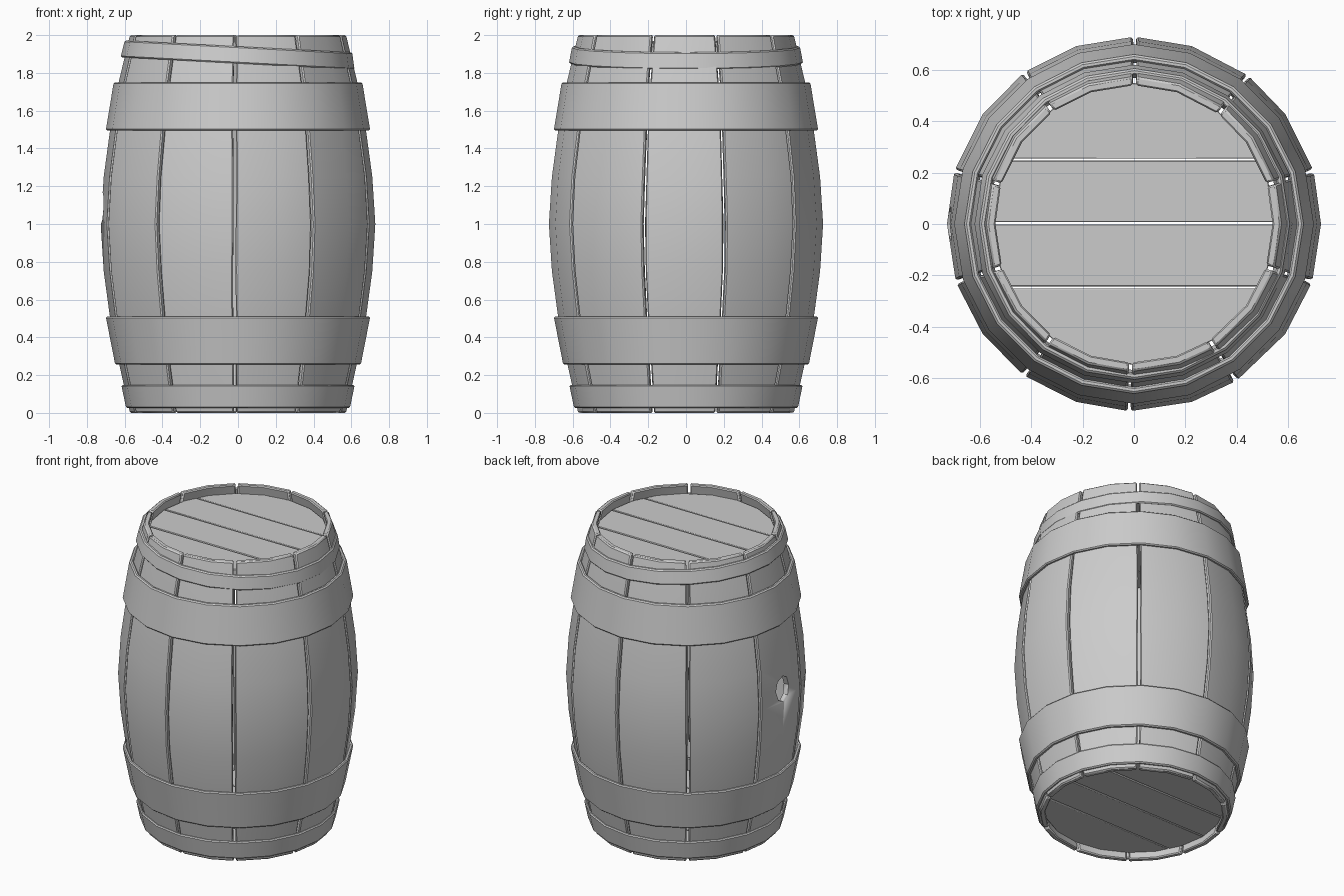
import bpy, bmesh, math
from mathutils import Vector

if "Cube" in bpy.data.objects:
    bpy.data.objects.remove(bpy.data.objects["Cube"])

SIDES = 20
# outer barrel profile: (z, radius)
PROFILE = [(0, .572), (.25, .627), (.5, .677), (.75, .711), (1, .727),
           (1.25, .711), (1.5, .677), (1.75, .632), (2, .572)]
# hand-cut seam angles between the ten staves
SEAMS = [-18, 16.5, 52.5, 89.7, 126, 163.5, 198, 234, 268.5, 303, 342]
THICK = .035


def finish(bm, name, bevel=.007):
    bmesh.ops.recalc_face_normals(bm, faces=bm.faces)
    me = bpy.data.meshes.new(name)
    bm.to_mesh(me)
    bm.free()
    ob = bpy.data.objects.new(name, me)
    bpy.context.collection.objects.link(ob)
    if bevel:
        m = ob.modifiers.new("bevel", 'BEVEL')
        m.width, m.segments = bevel, 1
        m.limit_method, m.angle_limit = 'ANGLE', math.radians(40)
    bpy.ops.object.select_all(action='DESELECT')
    ob.select_set(True)
    bpy.context.view_layer.objects.active = ob
    bpy.ops.object.shade_smooth_by_angle(angle=math.radians(30))
    return ob


def polar(r, a, z):
    return (r * math.cos(a), r * math.sin(a), z)


def skin(bm, rings, close):
    # joins closed cross-section loops into a tube
    n = len(rings[0])
    pairs = list(zip(rings, rings[1:])) + ([(rings[-1], rings[0])] if close else [])
    for a, b in pairs:
        for j in range(n):
            k = (j + 1) % n
            bm.faces.new((a[j], a[k], b[k], b[j]))
    if not close:
        bm.faces.new(rings[0])
        bm.faces.new(rings[-1][::-1])


def stave(i):
    bm = bmesh.new()
    rings = []
    a0, a1 = math.radians(SEAMS[i]), math.radians(SEAMS[i + 1])
    for k, (z, r) in enumerate(PROFILE):
        g = .007 / r + .003 * math.sin(2.3 * i + 1.7 * k)
        angles = (a0 + g, math.radians(36 * i), a1 - g)
        pts = [polar(r, a, z) for a in angles]
        pts += [polar(r - THICK, a, z) for a in reversed(angles)]
        rings.append([bm.verts.new(p) for p in pts])
    skin(bm, rings, False)
    return finish(bm, f"stave_{i + 1}")


def hoop(name, z0, r0, z1, r1, t=.025):
    zc = (z0 + z1) / 2
    bm = bmesh.new()
    rings = []
    for s in range(SIDES):
        a = 2 * math.pi * s / SIDES
        rings.append([bm.verts.new(polar(r, a, z - zc)) for r, z in
                      ((r0 - t, z0), (r0, z0), (r1, z1), (r1 - t, z1))])
    skin(bm, rings, True)
    ob = finish(bm, name)
    ob.location.z = zc
    return ob


def head(name, z, radius=.548):
    # four planks sliced out of a disc
    cuts = [-.7, -.247, .003, .25, .7]
    for i in range(4):
        bm = bmesh.new()
        bmesh.ops.create_cone(bm, cap_ends=True, segments=SIDES, radius1=radius,
                              radius2=radius, depth=.04)
        for y, side in ((cuts[i] + .004, -1), (cuts[i + 1] - .004, 1)):
            geom = bm.verts[:] + bm.edges[:] + bm.faces[:]
            res = bmesh.ops.bisect_plane(bm, geom=geom, plane_co=(0, y, 0),
                                         plane_no=(0, side, 0), clear_outer=True)
            edges = [e for e in res['geom_cut'] if isinstance(e, bmesh.types.BMEdge)]
            if edges:
                bmesh.ops.contextual_create(bm, geom=edges)
        ob = finish(bm, f"{name}_plank_{i + 1}", .003)
        ob.location.z = z


staves = [stave(i) for i in range(10)]

# bung hole through the left stave
bm = bmesh.new()
bmesh.ops.create_cone(bm, cap_ends=True, segments=8, radius1=.085, radius2=.085, depth=.4)
cutter = finish(bm, "bung_hole_cutter", 0)
cutter.rotation_euler.y = math.pi / 2
cutter.location = (-.7, 0, 1.08)
cutter.scale.y = .8
cutter.hide_render = True
cutter.hide_set(True)
m = staves[5].modifiers.new("bung_hole", 'BOOLEAN')
m.object, m.operation, m.solver = cutter, 'DIFFERENCE', 'EXACT'

# hoops, the top one knocked askew
hoop("bottom_hoop", .025, .592, .148, .618)
hoop("lower_hoop", .255, .65, .51, .7)
hoop("upper_hoop", 1.495, .7, 1.75, .658)
top = hoop("top_hoop", 1.85, .62, 1.94, .603)
top.rotation_euler.y = math.radians(3)

# barrel heads
head("top_head", 1.92)
head("bottom_head", .07)
